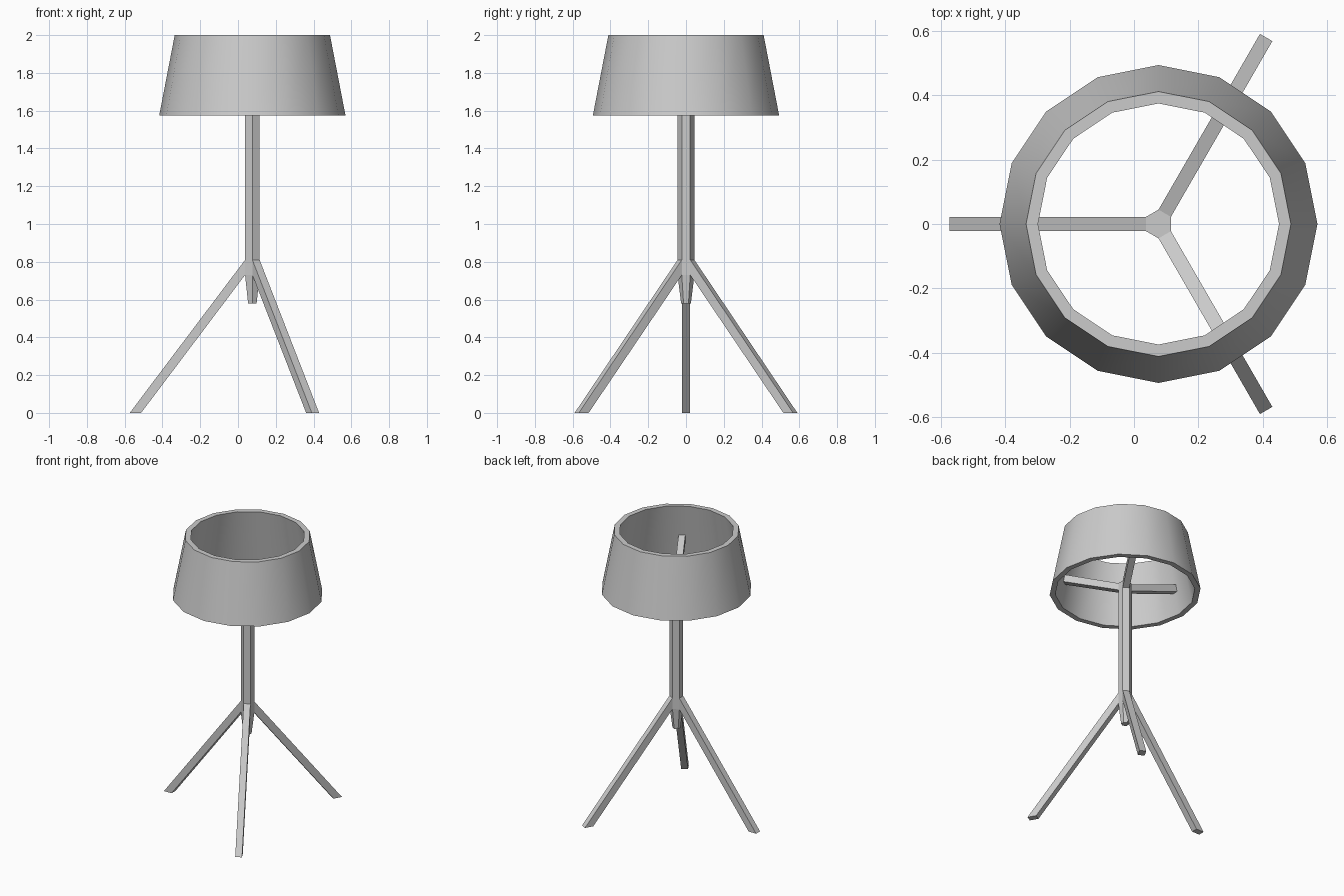
import bpy
import bmesh
from math import cos, sin, pi, radians
from mathutils import Vector, Matrix

cube = bpy.data.objects.get("Cube")
if cube:
    bpy.data.objects.remove(cube)

grey = bpy.data.materials.new("light_grey")
grey.use_nodes = True
GREY = (0.6, 0.6, 0.6, 1)
grey.diffuse_color = GREY
grey.node_tree.nodes["Principled BSDF"].inputs["Base Color"].default_value = GREY

CENTRE = Vector((0.076, 0, 0))
HEX = 0.0445          # pole corner radius, equal to its side length
APOTHEM = HEX * cos(pi / 6)


def finish(name, bm, smooth=False):
    bmesh.ops.recalc_face_normals(bm, faces=bm.faces)
    mesh = bpy.data.meshes.new(name)
    bm.to_mesh(mesh)
    bm.free()
    mesh.materials.append(grey)
    obj = bpy.data.objects.new(name, mesh)
    obj.location = CENTRE
    bpy.context.collection.objects.link(obj)
    if smooth:
        bpy.ops.object.select_all(action='DESELECT')
        obj.select_set(True)
        bpy.context.view_layer.objects.active = obj
        bpy.ops.object.shade_smooth_by_angle(angle=radians(35))
    return obj


def lathe(name, profile, sides, turn=0.0, closed=False, smooth=False):
    """Rings of (radius, z); closed joins last ring to first, else ends are capped."""
    bm = bmesh.new()
    rings = [[bm.verts.new((r * cos(turn + 2 * pi * i / sides),
                            r * sin(turn + 2 * pi * i / sides), z))
              for i in range(sides)] for r, z in profile]
    pairs = list(zip(rings, rings[1:]))
    if closed:
        pairs.append((rings[-1], rings[0]))
    else:
        bm.faces.new(rings[0])
        bm.faces.new(rings[-1])
    for a, b in pairs:
        for i in range(sides):
            j = (i + 1) % sides
            bm.faces.new((a[i], a[j], b[j], b[i]))
    return finish(name, bm, smooth)


def beam(name, outline, angle):
    """Side outline of (distance, z), given the pole's face width and turned outward."""
    bm = bmesh.new()
    face = bm.faces.new([bm.verts.new((d, -HEX / 2, z)) for d, z in outline])
    ext = bmesh.ops.extrude_face_region(bm, geom=[face])
    moved = [v for v in ext["geom"] if isinstance(v, bmesh.types.BMVert)]
    bmesh.ops.translate(bm, verts=moved, vec=(0, HEX, 0))
    bm.transform(Matrix.Rotation(radians(angle), 4, 'Z'))
    return finish(name, bm)


# Tapered shade with wall thickness
lathe("shade", [(0.493, 1.575), (0.411, 2.0), (0.374, 2.0), (0.456, 1.575)],
      16, closed=True, smooth=True)

# Hexagonal pole tapering to a short stub below the legs
lathe("pole", [(0.026, 0.58), (HEX, 0.73), (HEX, 1.635)], 6, turn=pi / 6)

# Three splayed legs, and three arms rising to the shade
for side, angle, reach in (("right", 180, 0.649), ("front", -60, 0.668), ("back", 60, 0.668)):
    beam(side + "_leg", [(APOTHEM, 0.81), (APOTHEM, 0.73),
                         (reach - 0.06, 0), (reach, 0)], angle)
    beam(side + "_arm", [(APOTHEM, 1.585), (APOTHEM, 1.635),
                         (0.415, 1.775), (0.425, 1.725)], angle)
